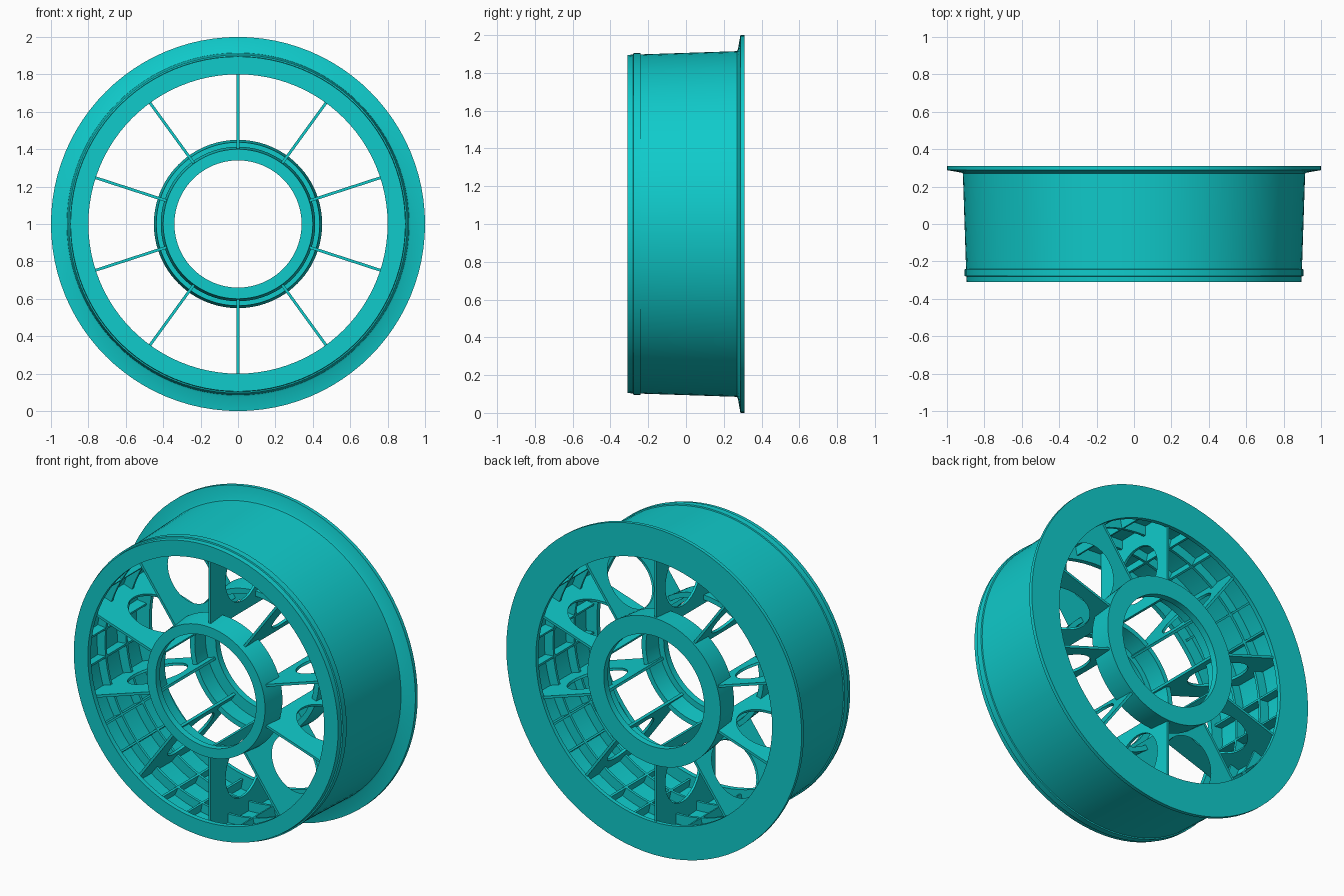
import bpy, bmesh, math
from math import sin, cos, tau, radians

if "Cube" in bpy.data.objects:
    bpy.data.objects.remove(bpy.data.objects["Cube"])

# Single teal material
teal = bpy.data.materials.new("teal")
teal.use_nodes = True
COLOR = (0.005, 0.60, 0.60, 1)
teal.diffuse_color = COLOR
teal.node_tree.nodes["Principled BSDF"].inputs["Base Color"].default_value = COLOR


def add_object(name, mesh, angle=0.0):
    """Place a part on the wheel axis, turned about it."""
    ob = bpy.data.objects.new(name, mesh)
    bpy.context.collection.objects.link(ob)
    ob.location.z = 1
    ob.rotation_euler.y = angle
    return ob


def finish(bm, name):
    bmesh.ops.recalc_face_normals(bm, faces=bm.faces)
    mesh = bpy.data.meshes.new(name)
    bm.to_mesh(mesh)
    bm.free()
    mesh.materials.append(teal)
    return mesh


def revolve(name, profile, segments=96):
    """Revolve a closed (radius, y) profile about the y axis."""
    bm = bmesh.new()
    rings = []
    for i in range(segments):
        a = tau * i / segments
        rings.append([bm.verts.new((r * sin(a), y, r * cos(a))) for r, y in profile])
    n = len(profile)
    for i in range(segments):
        p, q = rings[i], rings[(i + 1) % segments]
        for j in range(n):
            k = (j + 1) % n
            bm.faces.new((p[j], p[k], q[k], q[j]))
    ob = add_object(name, finish(bm, name))
    bpy.ops.object.select_all(action='DESELECT')
    ob.select_set(True)
    bpy.context.view_layer.objects.active = ob
    bpy.ops.object.shade_smooth_by_angle(angle=radians(25))
    return ob


# Tapered barrel with front lip, raised bead and wide back flange
revolve("rim_barrel", [
    (0.80, -0.31), (0.895, -0.31), (0.897, -0.28), (0.905, -0.278),
    (0.905, -0.242), (0.898, -0.24), (0.915, 0.27), (0.925, 0.275),
    (1.00, 0.288), (1.00, 0.31), (0.80, 0.31), (0.80, 0.285),
    (0.888, 0.285), (0.875, -0.28), (0.80, -0.28)])

# Hub: two separate L-section rings on a shared taper
revolve("hub_front_ring", [
    (0.34, -0.31), (0.40, -0.31), (0.413, -0.16), (0.383, -0.16),
    (0.375, -0.27), (0.34, -0.27)])
revolve("hub_back_ring", [
    (0.34, 0.31), (0.45, 0.31), (0.437, 0.16), (0.405, 0.16),
    (0.41, 0.27), (0.34, 0.27)])

# Reinforcing hoops inside the barrel
for i, y in enumerate((-0.10, 0.10)):
    revolve(f"inner_hoop_{i + 1}", [
        (0.825, y - 0.008), (0.895, y - 0.008), (0.895, y + 0.008), (0.825, y + 0.008)])


def spoke_mesh():
    """Flat radial plate pierced by a round opening."""
    r0, r1, y0, y1 = 0.36, 0.885, -0.275, 0.295
    cr, cy, ra, rb = 0.60, 0.04, 0.175, 0.17
    angles = [tau * i / 48 for i in range(48)]
    angles += [math.atan2(y - cy, r - cr) % tau for r in (r0, r1) for y in (y0, y1)]
    bm = bmesh.new()
    inner, outer = [], []
    for a in sorted(angles):
        c, s = cos(a), sin(a)
        reach = min(((r1 if c > 0 else r0) - cr) / c if abs(c) > 1e-6 else 9,
                    ((y1 if s > 0 else y0) - cy) / s if abs(s) > 1e-6 else 9)
        inner.append(bm.verts.new((0, cy + rb * s, cr + ra * c)))
        outer.append(bm.verts.new((0, cy + reach * s, cr + reach * c)))
    for i in range(len(inner)):
        bm.faces.new((inner[i - 1], outer[i - 1], outer[i], inner[i]))
    return finish(bm, "spoke")


def rib_mesh():
    """Shallow axial rib on the barrel's inner wall."""
    bm = bmesh.new()
    pts = [(0.825, -0.285), (0.885, -0.285), (0.895, 0.29), (0.825, 0.29)]
    bm.faces.new([bm.verts.new((0, y, r)) for r, y in pts])
    return finish(bm, "rib")


# Ten spokes, with two axial ribs between each pair
spoke, rib = spoke_mesh(), rib_mesh()
for i in range(30):
    is_spoke = i % 3 == 0
    name = f"spoke_{i // 3 + 1}" if is_spoke else f"inner_rib_{i}"
    ob = add_object(name, spoke if is_spoke else rib, tau * i / 30)
    thick = ob.modifiers.new("thickness", 'SOLIDIFY')
    thick.thickness = 0.015 if is_spoke else 0.012
    thick.offset = 0
